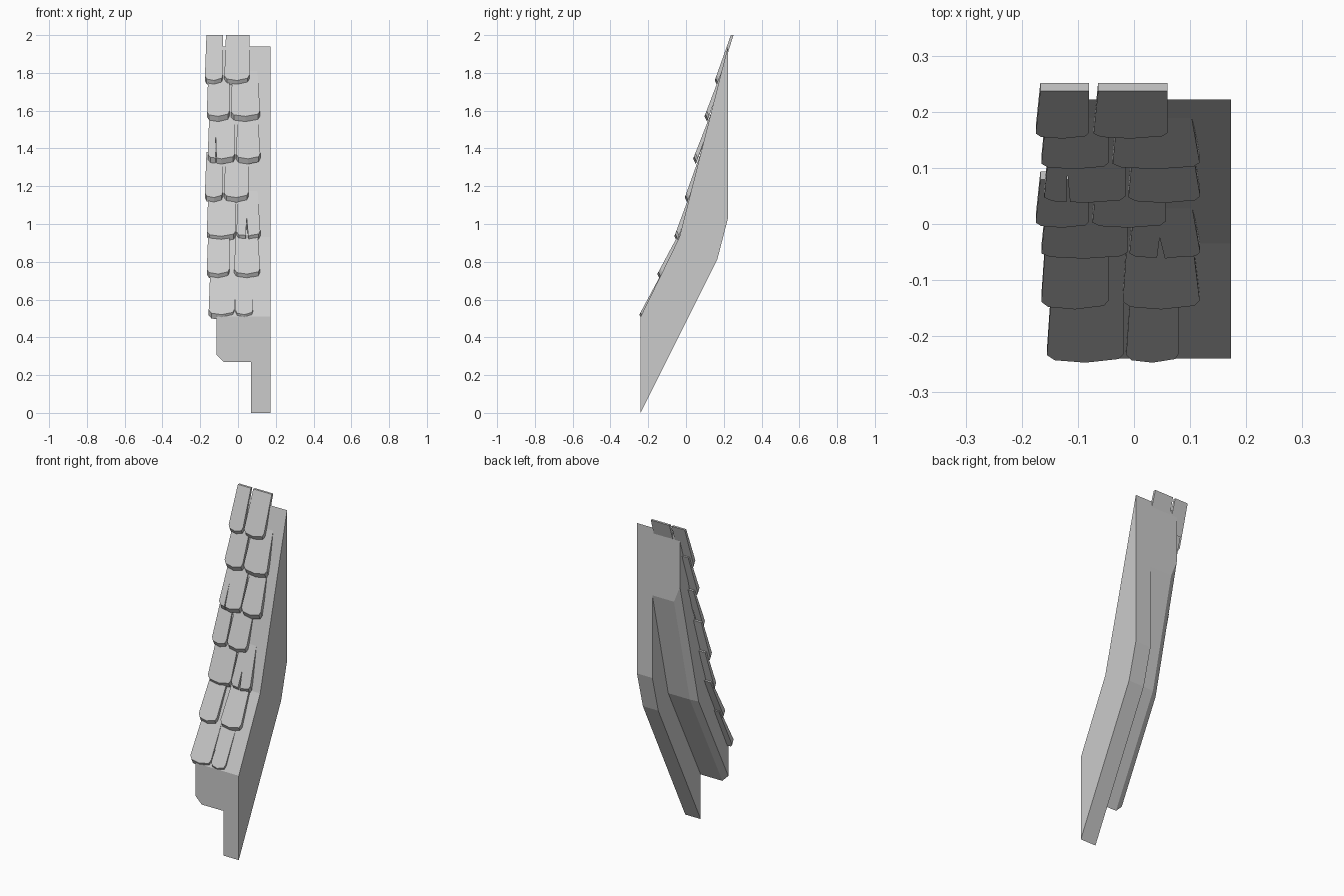
import bpy

cube = bpy.data.objects.get("Cube")
if cube:
    bpy.data.objects.remove(cube)

# Single plain grey
grey = bpy.data.materials.new("plain_grey")
grey.use_nodes = True
COLOUR = (0.6, 0.6, 0.6, 1)
grey.diffuse_color = COLOUR
grey.node_tree.nodes["Principled BSDF"].inputs["Base Color"].default_value = COLOUR


def loft(name, rings):
    """Closed solid through rings of equal point count."""
    n = len(rings[0])
    verts = [p for ring in rings for p in ring]
    faces = [tuple(range(n)), tuple(range(len(verts) - n, len(verts)))]
    for r in range(len(rings) - 1):
        for i in range(n):
            a, b = r * n + i, r * n + (i + 1) % n
            faces.append((a, b, b + n, a + n))
    mesh = bpy.data.meshes.new(name)
    mesh.from_pydata(verts, [], faces)
    mesh.materials.append(grey)
    obj = bpy.data.objects.new(name, mesh)
    bpy.context.collection.objects.link(obj)
    # Outward normals
    import bmesh
    bm = bmesh.new()
    bm.from_mesh(mesh)
    bmesh.ops.recalc_face_normals(bm, faces=bm.faces)
    bm.to_mesh(mesh)
    bm.free()
    return obj


FRONT, KINK, BACK = -0.24, -0.035, 0.222
EAVE, BEND, RIDGE = 0.51, 0.93, 1.94


def deck_y(z):
    """Depth of the sloping roof surface at a height."""
    if z < BEND:
        return FRONT + (z - EAVE) * (KINK - FRONT) / (BEND - EAVE)
    return KINK + (z - BEND) * (BACK - KINK) / (RIDGE - BEND)


# Deep end board
profile = [(FRONT, 0), (0.165, 0.81), (BACK, 1.03),
           (BACK, RIDGE), (KINK, BEND), (FRONT, EAVE)]
loft("end_board", [[(x, y, z) for y, z in profile] for x in (0.07, 0.173)])

# Shallower roof deck with a chamfered lower edge
IN, CH, OUT = 0.07, -0.075, -0.115


def deck_ring(bottom, chamfer, top):
    return [(IN, *bottom), (CH, *bottom), (OUT, *chamfer), (OUT, *top), (IN, *top)]


loft("roof_deck", [
    deck_ring((FRONT, 0.27), (FRONT, 0.31), (FRONT, EAVE)),
    deck_ring((0.07, 0.88), (0.044, 0.869), (KINK, BEND)),
    deck_ring((BACK, 1.53), (BACK, 1.63), (BACK, RIDGE))])


# Shingles: tilted slabs with a shaped lower edge and an optional split
def shingle(name, left, right, z, lift, taper, split=None):
    top = z + 0.24
    w = right - left
    edge = [(left, z + 0.025), (left + 0.1 * w, z + 0.008),
            (left + 0.5 * w, z), (right - 0.07 * w, z + 0.012), (right, z + 0.03)]
    if split:
        x, half, height = split
        edge += [(x - half, z + 0.005), (x - half * 0.6, z + height), (x + half, z + 0.005)]
        edge.sort()
    outline = edge + [(right - taper, top), (left + 0.008, top)]
    y0, y1 = deck_y(z) - lift, deck_y(top)
    front, back = [], []
    for x, h in outline:
        y = y0 + (y1 - y0) * (h - z) / (top - z)
        drop = 0.028 if h < top else 0
        front.append((x, y, h))
        back.append((x, y + 0.014, h - drop))
    loft(name, [front, back])


# height, lift, left tile span, right tile span
rows = [
    (0.52, 0.012, (-0.155, -0.018), (-0.014, 0.08)),
    (0.735, 0.022, (-0.165, -0.045), (-0.02, 0.117)),
    (0.935, 0.028, (-0.165, -0.012), (-0.008, 0.118)),
    (1.14, 0.025, (-0.175, -0.08), (-0.074, 0.056)),
    (1.345, 0.033, (-0.16, -0.015), (-0.01, 0.118)),
    (1.57, 0.03, (-0.165, -0.045), (-0.038, 0.117)),
    (1.76, 0.024, (-0.175, -0.08), (-0.072, 0.06)),
]
splits = {(2, "right"): (0.053, 0.012, 0.1), (4, "left"): (-0.117, 0.003, 0.14)}
for i, (z, lift, left, right) in enumerate(rows):
    for side, span in (("left", left), ("right", right)):
        taper = 0.014 if span[1] > 0.1 else 0.0
        shingle(f"shingle_{i + 1}_{side}", *span, z, lift, taper, splits.get((i, side)))
